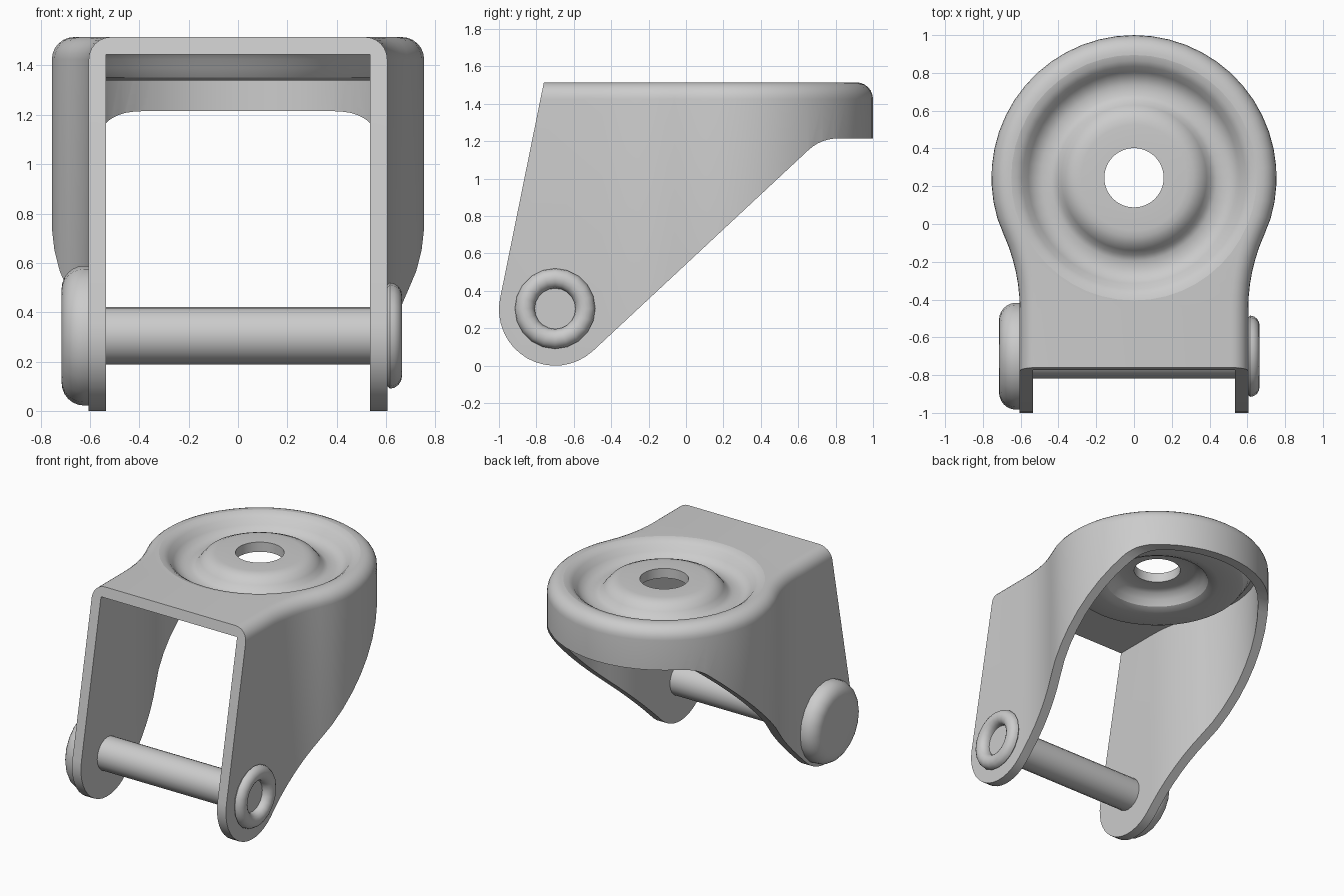
import bpy, bmesh
from math import sin, cos, pi, radians, atan2

if "Cube" in bpy.data.objects:
    bpy.data.objects.remove(bpy.data.objects["Cube"])


def make_object(name, bm):
    bmesh.ops.remove_doubles(bm, verts=bm.verts, dist=1e-5)
    bmesh.ops.recalc_face_normals(bm, faces=bm.faces)
    mesh = bpy.data.meshes.new(name)
    bm.to_mesh(mesh)
    bm.free()
    ob = bpy.data.objects.new(name, mesh)
    bpy.context.collection.objects.link(ob)
    return ob


def loft(name, rings):
    """Closed solid through equal-length rings of 3D points."""
    bm = bmesh.new()
    vs = [[bm.verts.new(p) for p in r] for r in rings]
    n = len(vs[0])
    for a, b in zip(vs, vs[1:]):
        for i in range(n):
            j = (i + 1) % n
            bm.faces.new((a[i], a[j], b[j], b[i]))
    bm.faces.new(vs[0])
    bm.faces.new(vs[-1])
    return make_object(name, bm)


def lathe(name, profile, place, sides):
    """Revolve (radius, height) points; place maps local coords to world."""
    bm = bmesh.new()
    vs = [bm.verts.new(place(r, 0, h)) for r, h in profile]
    bm.free()
    bm = bmesh.new()
    rings = []
    for r, h in profile:
        if r < 1e-6:
            rings.append([bm.verts.new(place(0, 0, h))] * sides)
        else:
            rings.append([bm.verts.new(place(r * cos(2 * pi * k / sides), r * sin(2 * pi * k / sides), h))
                          for k in range(sides)])
    for a, b in zip(rings, rings[1:]):
        for i in range(sides):
            j = (i + 1) % sides
            bm.faces.new(list(dict.fromkeys((a[i], a[j], b[j], b[i]))))
    return make_object(name, bm)


def arc(cx, cy, r, a0, a1, n):
    return [(cx + r * cos(a0 + (a1 - a0) * i / n), cy + r * sin(a0 + (a1 - a0) * i / n)) for i in range(n + 1)]


def boolean(ob, cutter, op):
    cutter.hide_render = True
    mod = ob.modifiers.new(op, 'BOOLEAN')
    mod.operation, mod.object, mod.solver = op, cutter, 'EXACT'
    bpy.context.view_layer.objects.active = ob
    bpy.ops.object.modifier_apply(modifier=mod.name)
    bpy.data.objects.remove(cutter)


def smooth(ob):
    bpy.ops.object.select_all(action='DESELECT')
    ob.select_set(True)
    bpy.context.view_layer.objects.active = ob
    bpy.ops.object.shade_smooth_by_angle(angle=radians(32))


CY, R, HALF, NECK_Y, NECK_R = 0.245, 0.755, 0.605, -0.45, 0.953
TOP, THICK, FILLET = 1.515, 0.07, 0.09


def outline(off, front, z):
    """Keyhole plan of the fork, inset by off."""
    ncx = HALF + NECK_R
    t = atan2(NECK_Y - CY, ncx)
    right = [(HALF - off, front)]
    right += arc(ncx, NECK_Y, NECK_R + off, pi, pi + t, 6)
    right += arc(0, CY, R - off, t, pi / 2, 16)[1:]
    left = [(-x, y) for x, y in reversed(right[:-1])]
    return [(x, y, z) for x, y in right + left]


# Fork shell: rounded outer body minus the inner cavity
rings = [outline(0, -1.2, -0.2)]
for i in range(7):
    a = pi / 2 * i / 6
    rings.append(outline(FILLET * (1 - cos(a)), -1.2, TOP - FILLET + FILLET * sin(a)))
fork = loft("fork", rings)
boolean(fork, loft("cavity", [outline(THICK, -1.4, -0.4), outline(THICK, -1.4, TOP - THICK)]), 'DIFFERENCE')

# Side silhouette: sloped front, round axle eye, diagonal rear edge
AY, AZ = -0.7, 0.3
side = [(-0.76 + 0.0203, TOP + 0.1), (1.2, TOP + 0.1), (1.2, 1.215)]
for i in range(7):
    t = i / 6
    side.append(((1 - t) ** 2 * 0.815 + 2 * t * (1 - t) * 0.723 + t * t * 0.655,
                 (1 - t) ** 2 * 1.215 + 2 * t * (1 - t) * 1.215 + t * t * 1.153))
side += arc(AY, AZ, 0.3, radians(-47.4), radians(-191.5), 16)
boolean(fork, loft("side_trim", [[(x, y, z) for y, z in side] for x in (-1, 1)]), 'INTERSECT')

# Opening in the top plate for the pressed dish
DISH_R, SIDES = 0.65, 48
up = lambda x, y, h: (x, y + CY, h)
boolean(fork, lathe("dish_hole", [(0, 1.3), (DISH_R, 1.3), (DISH_R, 1.7), (0, 1.7)], up, SIDES), 'DIFFERENCE')
smooth(fork)

# Pressed swivel dish with raised boss and centre hole
dish = lathe("swivel_dish", [
    (DISH_R, 1.515), (0.62, 1.508), (0.59, 1.488), (0.56, 1.45), (0.53, 1.422), (0.49, 1.41),
    (0.44, 1.412), (0.41, 1.427), (0.385, 1.46), (0.355, 1.493), (0.315, 1.51), (0.28, 1.514),
    (0.157, 1.514), (0.157, 1.445), (0.25, 1.445), (0.285, 1.433), (0.32, 1.4), (0.345, 1.36),
    (0.385, 1.341), (0.42, 1.34), (0.55, 1.34), (0.585, 1.352), (0.615, 1.39), (0.632, 1.425),
    (DISH_R, 1.445)], up, SIDES)
smooth(dish)

# Axle: rounded rivet head on the left, shaft, rolled hollow end on the right
profile = [(0, -0.715)] + [(0.19 + 0.093 * sin(a), -0.625 - 0.09 * cos(a))
                           for a in [pi / 2 * i / 6 for i in range(7)]]
profile += [(0.283, -0.6), (0.117, -0.6), (0.117, 0.6), (0.2, 0.6)]
profile += [(0.162 + 0.053 * cos(a), 0.615 + 0.05 * sin(a)) for a in [pi * i / 8 for i in range(9)]]
profile += [(0.109, 0.5), (0, 0.5)]
axle = lathe("axle", profile, lambda x, y, h: (h, x + AY, y + AZ + 0.005), 20)
smooth(axle)
